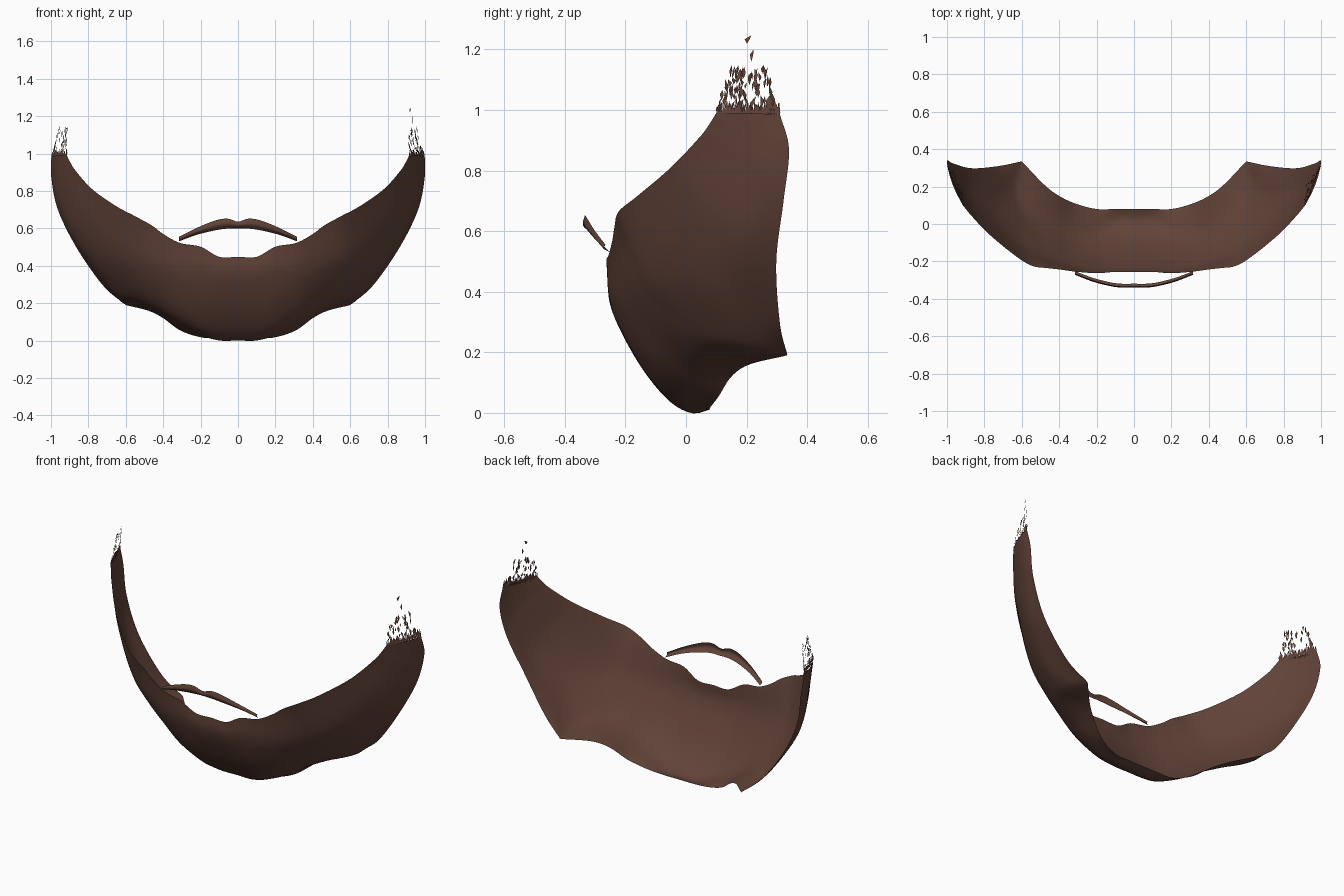
import bpy, random
from mathutils import Vector

if "Cube" in bpy.data.objects:
    bpy.data.objects.remove(bpy.data.objects["Cube"])

random.seed(4)
brown = bpy.data.materials.new("dark brown hair")
brown.diffuse_color = (0.12, 0.056, 0.04, 1)
brown.use_nodes = True
brown.node_tree.nodes["Principled BSDF"].inputs["Base Color"].default_value = brown.diffuse_color


def spline(pts, n, corners=()):
    """Catmull-Rom through pts (sharp at the corner indices), resampled to n even points."""
    p = [Vector(q) for q in pts]
    dense = []
    for i in range(len(p) - 1):
        b, c = p[i], p[i + 1]
        a = 2 * b - c if i == 0 or i in corners else p[i - 1]
        d = 2 * c - b if i + 2 == len(p) or i + 1 in corners else p[i + 2]
        for k in range(16):
            t = k / 16
            dense.append(0.5 * (2 * b + (c - a) * t + (2 * a - 5 * b + 4 * c - d) * t * t
                                + (3 * b - a - 3 * c + d) * t ** 3))
    dense.append(p[-1])
    run = [0]
    for a, b in zip(dense, dense[1:]):
        run.append(run[-1] + (b - a).length)
    out, j = [], 0
    for k in range(n):
        s = run[-1] * k / (n - 1)
        while j < len(run) - 2 and run[j + 1] < s:
            j += 1
        f = (s - run[j]) / max(run[j + 1] - run[j], 1e-9)
        out.append(dense[j].lerp(dense[j + 1], min(f, 1)))
    return out


def add_mesh(name, verts, faces, smooth=True):
    me = bpy.data.meshes.new(name)
    me.from_pydata([tuple(v) for v in verts], [], faces)
    me.materials.append(brown)
    for f in me.polygons:
        f.use_smooth = smooth
    ob = bpy.data.objects.new(name, me)
    bpy.context.collection.objects.link(ob)
    return ob


def loft(name, half, nu, nv, corner=None):
    """Skin a symmetric surface through sections listed from the middle to the right."""
    left = [[(-x, y, z) for x, y, z in s] for s in reversed(half[1:])]
    rows = [spline(s, nv) for s in left + half]
    mid = len(half) - 1
    verts = []
    for j in range(nv):
        col = [r[j] for r in rows]
        line = spline(col, nu)
        if corner:           # keeps the jaw corner sharp near the last edge only
            w = (j / (nv - 1)) ** 6
            crisp = spline(col, nu, (mid - corner, mid + corner))
            line = [a.lerp(b, w) for a, b in zip(line, crisp)]
        verts += line
    faces = [(j * nu + i, (j + 1) * nu + i, (j + 1) * nu + i + 1, j * nu + i + 1)
             for j in range(nv - 1) for i in range(nu - 1)]
    return add_mesh(name, verts, faces)


# Beard shell: sections run from the upper edge to the under-jaw / back edge
chin = [(-0.256, 0.448), (-0.253, 0.37), (-0.215, 0.27), (-0.14, 0.14), (-0.055, 0.04),
        (0.02, 0.001), (0.08, 0.012)]
beard = [[(x, y, z) for y, z in chin] for x in (0, 0.1)]
beard += [
    [(0.2, -0.263, 0.502), (0.2, -0.247, 0.37), (0.2, -0.175, 0.205), (0.2, -0.06, 0.06), (0.2, 0.08, 0.018)],
    [(0.31, -0.255, 0.522), (0.31, -0.215, 0.34), (0.32, -0.08, 0.135), (0.31, 0.108, 0.055)],
    [(0.4, -0.243, 0.57), (0.415, -0.18, 0.36), (0.44, -0.03, 0.19), (0.4, 0.15, 0.12)],
    [(0.46, -0.236, 0.615), (0.51, -0.145, 0.395), (0.545, 0.03, 0.23), (0.48, 0.21, 0.16)],
    [(0.55, -0.222, 0.665), (0.615, -0.09, 0.43), (0.64, 0.09, 0.275), (0.635, 0.21, 0.22), (0.6, 0.335, 0.19)],
    [(0.65, -0.158, 0.718), (0.725, -0.025, 0.53), (0.755, 0.12, 0.40), (0.722, 0.31, 0.295)],
    [(0.78, -0.05, 0.81), (0.845, 0.06, 0.69), (0.88, 0.18, 0.575), (0.865, 0.298, 0.50)],
    [(0.87, 0.045, 0.91), (0.925, 0.15, 0.84), (0.957, 0.24, 0.77), (0.963, 0.322, 0.70)],
    [(0.895, 0.075, 0.95), (0.945, 0.17, 0.92), (0.98, 0.26, 0.89), (0.998, 0.34, 0.87)],
    [(0.915, 0.10, 0.99), (0.952, 0.17, 0.99), (0.98, 0.24, 0.988), (0.998, 0.31, 0.985)],
]
loft("beard", beard, 161, 32, 6)

# Moustache: thin curved strip with a dip in the middle
moustache = [[(x, y, z), (x, y - 0.006, z * 0.45 + b * 0.55), (x, y + 0.014, b)] for x, y, z, b in [
    (0, -0.333, 0.636, 0.6), (0.055, -0.334, 0.652, 0.599), (0.12, -0.327, 0.643, 0.59),
    (0.22, -0.302, 0.603, 0.566), (0.315, -0.266, 0.555, 0.531)]]
loft("moustache", moustache, 49, 8)

# Wispy sideburn tips: loose slivers thinning out above each end of the beard
for side, name in ((-1, "left_sideburn_wisps"), (1, "right_sideburn_wisps")):
    verts, faces = [], []

    def sliver(s, z, w, h, lean):
        """Diamond sliver; s runs 0..1 from the front edge to the back edge."""
        ring = [(0, -h), (w, 0), (lean, h), (-w * 0.8, h * 0.1)]
        for dy, dz in ring:
            y = 0.10 + 0.21 * s + dy
            zz = z + dz
            x = 0.916 + 0.39 * (y - 0.10) - 0.15 * (zz - 0.985)
            verts.append((side * x, y, zz))
        n = len(verts)
        faces.append((n - 4, n - 3, n - 2, n - 1))

    for i in range(22):      # roots joined to the shell
        sliver((i + 0.5) / 22, 0.992, 0.006, random.uniform(0.012, 0.04), random.uniform(-0.005, 0.005))
    for i in range(55):      # floating hairs, narrowing upwards
        t = random.random() ** 1.5
        s = 0.5 + (random.random() - 0.5) * (1 - 0.45 * t)
        sliver(s, 1.0 + 0.135 * t, random.uniform(0.003, 0.008),
               random.uniform(0.01, 0.022), random.uniform(-0.006, 0.008))
    if side > 0:             # highest stray hairs
        sliver(0.55, 1.18, 0.006, 0.02, 0.008)
        sliver(0.48, 1.232, 0.009, 0.014, 0.014)
    add_mesh(name, verts, faces, False)
